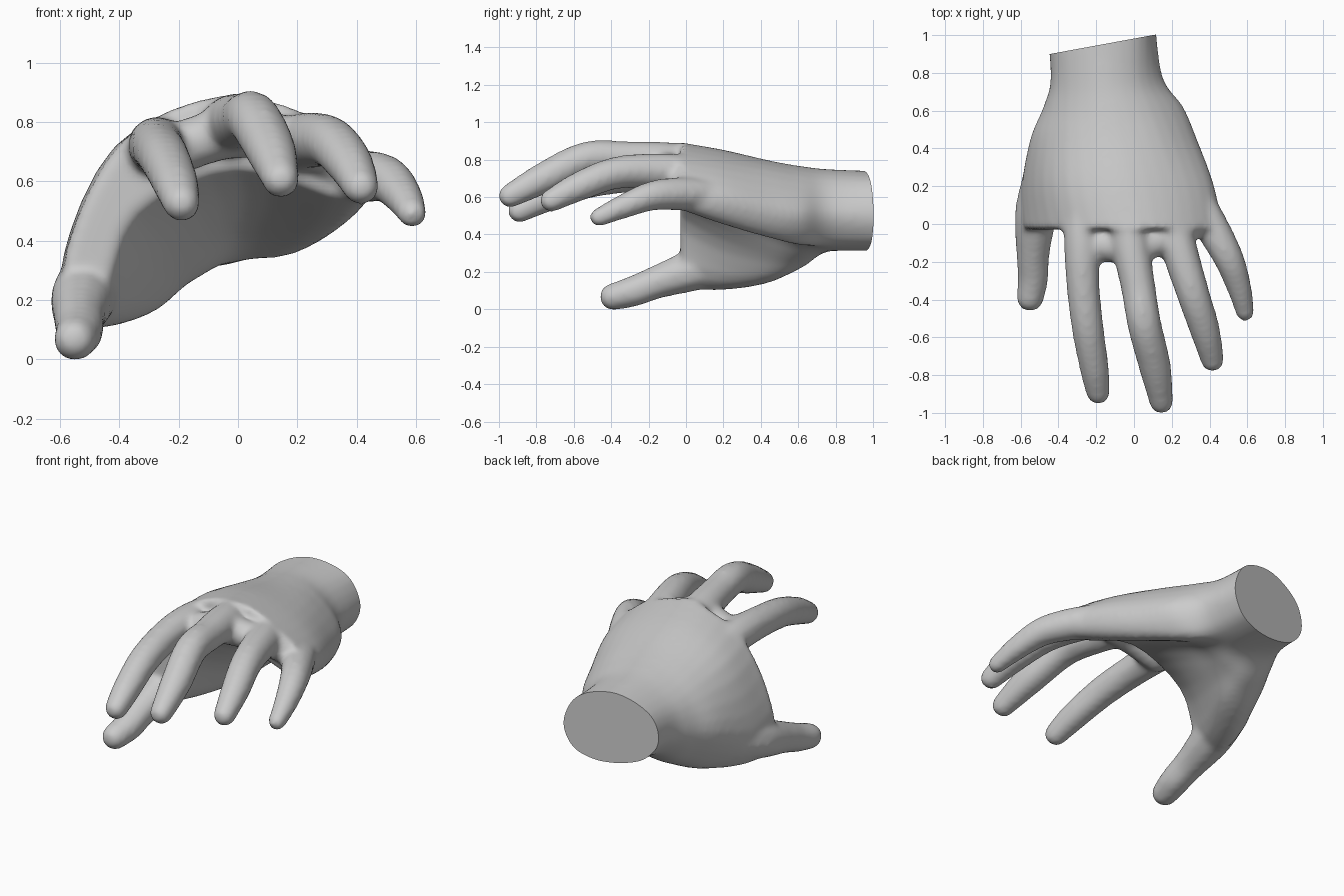
import bpy, bmesh
from mathutils import Vector

if "Cube" in bpy.data.objects:
    bpy.data.objects.remove(bpy.data.objects["Cube"])


def spline(pts, steps, closed=False):
    """Catmull-Rom curve through points of any dimension."""
    n, out = len(pts), []
    pick = (lambda i: pts[i % n]) if closed else (lambda i: pts[max(0, min(n - 1, i))])
    for i in range(n if closed else n - 1):
        a, b, c, d = (pick(i + k) for k in (-1, 0, 1, 2))
        for s in range(steps):
            t = s / steps
            out.append([0.5 * (2 * q + (r - p) * t + (2 * p - 5 * q + 4 * r - u) * t * t
                               + (3 * q - p - 3 * r + u) * t ** 3)
                        for p, q, r, u in zip(a, b, c, d)])
    if not closed:
        out.append(list(pts[-1]))
    return out


bm = bmesh.new()

# Cupped palm and wrist: (x, z) outlines lofted along y
stations = [-0.03, 0.2, 0.45, 0.62, 0.78, 1.1]
outlines = [
    [(-.57, .13), (-.57, .40), (-.38, .75), (-.05, .90), (.25, .83),
     (.46, .66), (.40, .54), (.00, .65), (-.35, .50), (-.46, .20)],
    [(-.54, .13), (-.59, .35), (-.42, .72), (-.10, .86), (.22, .79),
     (.42, .62), (.34, .46), (.02, .55), (-.24, .38), (-.38, .15)],
    [(-.44, .18), (-.55, .42), (-.41, .68), (-.15, .80), (.14, .75),
     (.33, .56), (.25, .39), (.00, .44), (-.16, .30), (-.28, .17)],
    [(-.40, .28), (-.48, .46), (-.40, .65), (-.17, .77), (.08, .72),
     (.26, .53), (.17, .36), (.00, .36), (-.14, .28), (-.27, .23)],
    [(-.36, .37), (-.44, .49), (-.39, .65), (-.18, .755), (.03, .70),
     (.15, .53), (.09, .38), (-.03, .33), (-.14, .32), (-.25, .33)],
    [(-.39, .40), (-.47, .52), (-.41, .67), (-.20, .745), (.03, .69),
     (.11, .52), (.06, .38), (-.05, .33), (-.16, .32), (-.28, .34)],
]
loft = []
for y, outline in zip(stations, outlines):
    flat = [y]
    for x, z in spline(outline, 4, True):
        flat += [x, z]
    loft.append(flat)
rings = []
for row in spline(loft, 5):
    rings.append([bm.verts.new((row[k], row[0], row[k + 1])) for k in range(1, len(row), 2)])
for r0, r1 in zip(rings, rings[1:]):
    for k in range(len(r0)):
        j = (k + 1) % len(r0)
        bm.faces.new((r0[k], r0[j], r1[j], r1[k]))
caps = [bm.faces.new(rings[0][::-1]), bm.faces.new(rings[-1])]
bmesh.ops.triangulate(bm, faces=caps)
bmesh.ops.recalc_face_normals(bm, faces=bm.faces)

# Fingers: paths of (x, y, z, radius)
digits = {
    "thumb": [(-.48, .25, .27, .11), (-.52, .05, .22, .115), (-.535, -.15, .155, .092),
              (-.535, -.28, .105, .085), (-.55, -.39, .075, .075)],
    "index": [(-.27, .10, .71, .10), (-.275, -.10, .73, .10), (-.27, -.32, .72, .092),
              (-.245, -.55, .68, .088), (-.21, -.76, .60, .08), (-.19, -.89, .535, .066)],
    "middle": [(-.05, .10, .78, .10), (-.02, -.10, .80, .105), (.02, -.32, .815, .095),
               (.055, -.53, .815, .093), (.11, -.75, .715, .088), (.145, -.94, .615, .066)],
    "ring": [(.18, .10, .72, .10), (.23, -.10, .745, .10), (.31, -.36, .74, .09),
             (.375, -.56, .67, .082), (.415, -.72, .59, .064)],
    "little": [(.34, .12, .62, .09), (.42, -.03, .625, .092), (.50, -.18, .615, .082),
               (.555, -.33, .56, .068), (.588, -.465, .50, .052)],
    "knuckle_web": [(-.25, -.10, .70, .09), (-.03, -.12, .77, .09),
                    (.20, -.07, .74, .08), (.36, .02, .65, .07)],
}
for path in digits.values():
    for x, y, z, r in spline(path, 8):
        ball = bmesh.ops.create_icosphere(bm, subdivisions=2, radius=r)
        bmesh.ops.translate(bm, verts=ball["verts"], vec=(x, y, z))

mesh = bpy.data.meshes.new("hand")
bm.to_mesh(mesh)
bm.free()
hand = bpy.data.objects.new("hand", mesh)
bpy.context.collection.objects.link(hand)

# Fuse everything into one soft skin
remesh = hand.modifiers.new("fuse", 'REMESH')
remesh.mode = 'VOXEL'
remesh.voxel_size = 0.016
soften = hand.modifiers.new("soften", 'SMOOTH')
soften.factor = 0.5
soften.iterations = 10
fused = bpy.data.meshes.new_from_object(hand.evaluated_get(bpy.context.evaluated_depsgraph_get()))
hand.modifiers.clear()
hand.data = fused

# Slice the wrist off flat and rest the thumb on the ground
bm = bmesh.new()
bm.from_mesh(fused)
cut = bmesh.ops.bisect_plane(bm, geom=bm.verts[:] + bm.edges[:] + bm.faces[:],
                             plane_co=Vector((.10, 1.0, .5)),
                             plane_no=Vector((-.18, .98, 0)), clear_outer=True)
rim = [e for e in cut["geom_cut"] if isinstance(e, bmesh.types.BMEdge)]
bmesh.ops.contextual_create(bm, geom=rim)
low = min(v.co.z for v in bm.verts)
bmesh.ops.translate(bm, verts=bm.verts, vec=(0, 0, -low))
bm.to_mesh(fused)
bm.free()

grey = bpy.data.materials.new("plain grey")
grey.diffuse_color = (0.6, 0.6, 0.6, 1)
grey.use_nodes = True
grey.node_tree.nodes["Principled BSDF"].inputs["Base Color"].default_value = grey.diffuse_color
fused.materials.clear()
fused.materials.append(grey)
for p in fused.polygons:
    p.material_index = 0
bpy.context.view_layer.objects.active = hand
hand.select_set(True)
bpy.ops.object.shade_smooth_by_angle(angle=0.8)
